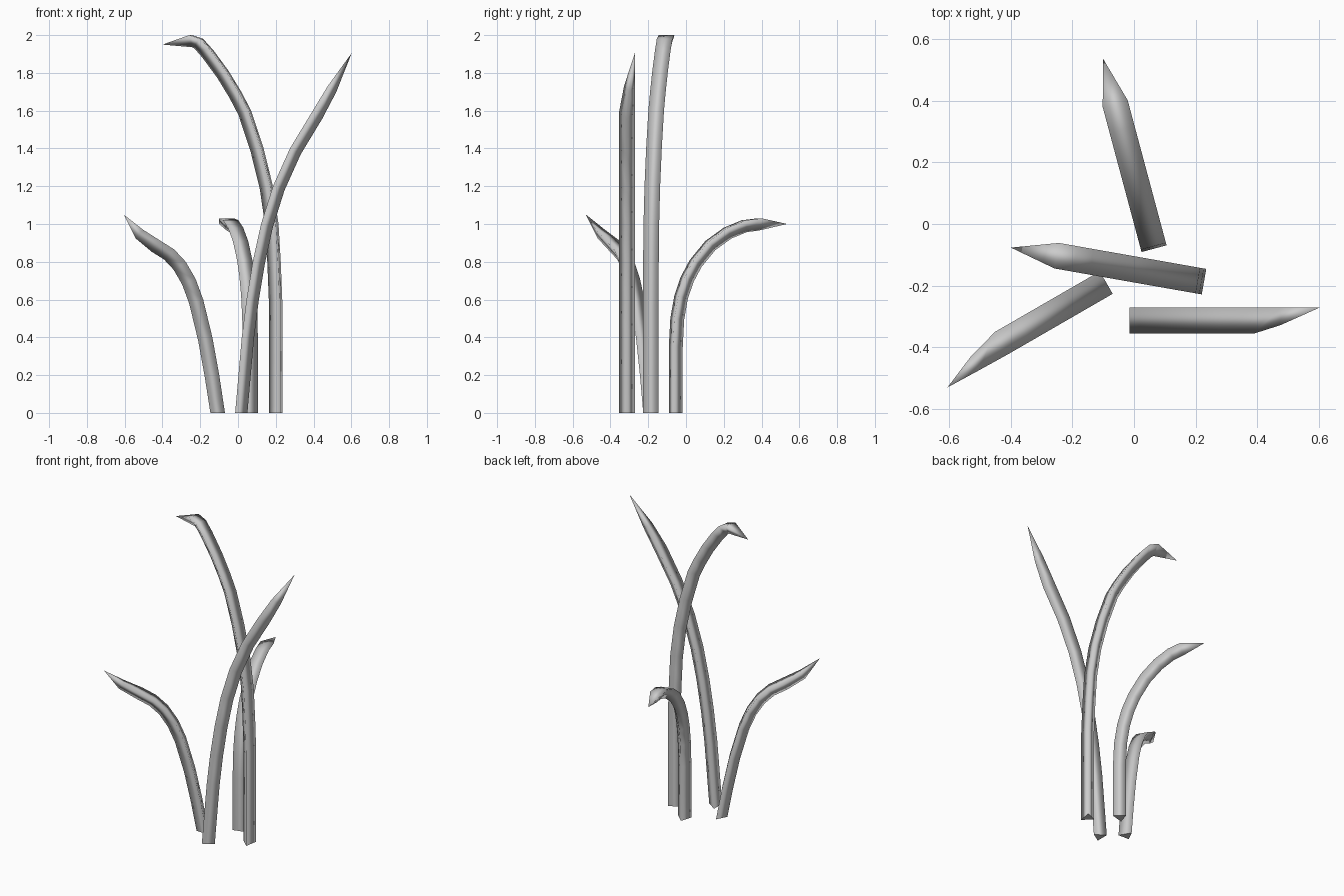
import bpy, bmesh
from math import radians, cos, sin
from mathutils import Vector

if "Cube" in bpy.data.objects:
    bpy.data.objects.remove(bpy.data.objects["Cube"])

HALF_WIDTH, DEPTH = 0.042, 0.065


def blade(name, base, angle, path, tip, tip_side=0.0, narrow=None):
    """Three-sided blade: flat upper face, keel underneath, pointed tip.
    path/tip are (reach, height) of the upper face; narrow is an optional
    extra ring (reach, height, low side, high side, depth) before the tip."""
    a = radians(angle)
    d = Vector((cos(a), sin(a), 0))
    n = Vector((-sin(a), cos(a), 0))
    origin = Vector((base[0], base[1], 0))
    rings = [(u, z, -HALF_WIDTH, HALF_WIDTH, DEPTH) for u, z in path]
    if narrow:
        rings.append(narrow)
    line = [(r[0], r[1]) for r in rings] + [tip]

    bm = bmesh.new()

    def vert(u, z, side):
        return bm.verts.new(origin + d * u + n * side + Vector((0, 0, z)))

    loops = []
    for i, (u, z, lo, hi, depth) in enumerate(rings):
        p, q = line[max(i - 1, 0)], line[i + 1]
        t = Vector((q[0] - p[0], q[1] - p[1])).normalized()
        if i == 0:
            t = Vector((0, 1))
        keel = vert(u + t.y * depth, z - t.x * depth, (lo + hi) / 2)
        loops.append([vert(u, z, lo), vert(u, z, hi), keel])
    for r0, r1 in zip(loops, loops[1:]):
        for k in range(3):
            j = (k + 1) % 3
            bm.faces.new((r0[k], r0[j], r1[j], r1[k]))
    point = vert(tip[0], tip[1], tip_side)
    for k in range(3):
        bm.faces.new((loops[-1][k], loops[-1][(k + 1) % 3], point))
    for f in bm.faces:
        f.smooth = True
    bm.faces.new(loops[0])
    bmesh.ops.recalc_face_normals(bm, faces=bm.faces)
    mesh = bpy.data.meshes.new(name)
    bm.to_mesh(mesh)
    bm.free()
    bpy.context.collection.objects.link(bpy.data.objects.new(name, mesh))


# Tall blade drooping to the left
blade("tall_drooping_blade", (0.227, -0.187), 170,
      [(0, 0), (0, 0.6), (0.008, 0.8), (0.02, 1.0), (0.05, 1.2), (0.1, 1.4),
       (0.167, 1.6), (0.22, 1.7), (0.288, 1.81), (0.37, 1.92), (0.425, 1.98),
       (0.485, 2.0)],
      (0.636, 1.95))

# Tall blade leaning right
blade("tall_leaning_blade", (-0.015, -0.313), 0,
      [(0, 0), (0.035, 0.4), (0.06, 0.6), (0.093, 0.8), (0.137, 1.0),
       (0.2, 1.2), (0.29, 1.4), (0.405, 1.59)],
      (0.617, 1.905), 0.042, (0.49, 1.73, -0.015, 0.042, 0.055))

# Short blade drooping to the back
blade("short_drooping_blade", (0.065, -0.08), 105,
      [(0, 0), (0, 0.35), (0.008, 0.5), (0.03, 0.62), (0.065, 0.72),
       (0.115, 0.81), (0.2, 0.91), (0.3, 0.98), (0.4, 1.02), (0.487, 1.03)],
      (0.637, 1.0))

# Short blade leaning to the front left
blade("short_leaning_blade", (-0.09, -0.19), 210,
      [(0, 0), (0.035, 0.2), (0.077, 0.4), (0.133, 0.6), (0.18, 0.71),
       (0.24, 0.8), (0.31, 0.865), (0.392, 0.91)],
      (0.616, 1.05), 0.037, (0.5, 0.97, -0.012, 0.04, 0.055))
